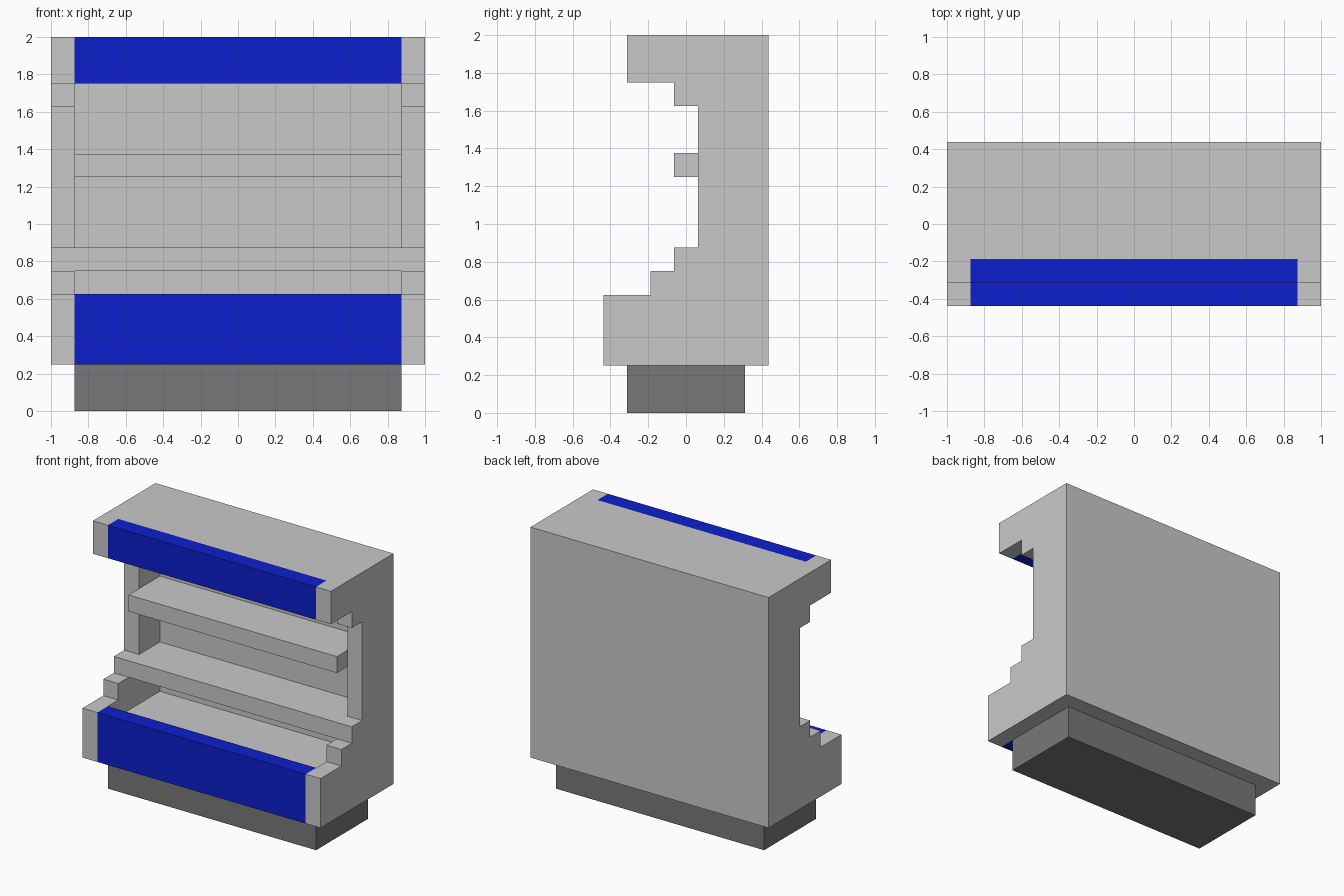
import bpy
import bmesh

if "Cube" in bpy.data.objects:
    bpy.data.objects.remove(bpy.data.objects["Cube"])


def material(name, rgb):
    m = bpy.data.materials.new(name)
    m.diffuse_color = (*rgb, 1.0)
    m.use_nodes = True
    m.node_tree.nodes["Principled BSDF"].inputs["Base Color"].default_value = m.diffuse_color
    return m


GREY = material("light grey", (0.584, 0.584, 0.584))
DARK = material("dark grey", (0.19, 0.19, 0.19))
BLUE = material("blue", (0.004, 0.014, 0.604))


def extrude_profile(name, points, x0, x1, mat):
    """Extrude a (y, z) outline along x from x0 to x1."""
    bm = bmesh.new()
    face = bm.faces.new([bm.verts.new((x0, y, z)) for y, z in points])
    ext = bmesh.ops.extrude_face_region(bm, geom=[face])
    verts = [g for g in ext["geom"] if isinstance(g, bmesh.types.BMVert)]
    bmesh.ops.translate(bm, verts=verts, vec=(x1 - x0, 0, 0))
    bmesh.ops.recalc_face_normals(bm, faces=bm.faces)
    me = bpy.data.meshes.new(name)
    bm.to_mesh(me)
    bm.free()
    me.materials.append(mat)
    ob = bpy.data.objects.new(name, me)
    bpy.context.collection.objects.link(ob)
    return ob


def box(name, y0, y1, z0, z1, mat):
    """Box filling the width between the side panels."""
    return extrude_profile(name, [(y0, z0), (y1, z0), (y1, z1), (y0, z1)],
                           -INNER, INNER, mat)


INNER, OUTER = 0.875, 1.0
BACK, WALL = 0.4375, 0.3125

# Stepped side panels
side = [(BACK, 0.25), (-0.4375, 0.25), (-0.4375, 0.625), (-0.1875, 0.625),
        (-0.1875, 0.75), (-0.0625, 0.75), (-0.0625, 0.875), (0.0625, 0.875),
        (0.0625, 1.625), (-0.0625, 1.625), (-0.0625, 1.75), (-0.3125, 1.75),
        (-0.3125, 2.0), (BACK, 2.0)]
extrude_profile("left_side_panel", side, -OUTER, -INNER, GREY)
extrude_profile("right_side_panel", side, INNER, OUTER, GREY)

# Floor, back wall and ceiling in one C-shaped shell
shell = [(BACK, 0.25), (-0.3125, 0.25), (-0.3125, 0.5), (WALL, 0.5),
         (WALL, 1.875), (-0.1875, 1.875), (-0.1875, 2.0), (BACK, 2.0)]
extrude_profile("cabinet_shell", shell, -INNER, INNER, GREY)

# Shelves
box("lower_shelf", -0.0625, WALL, 0.75, 0.875, GREY)
box("upper_shelf", -0.0625, WALL, 1.25, 1.375, GREY)

# Blue front boards
box("lower_front_board", -0.4375, -0.3125, 0.25, 0.625, BLUE)
box("top_front_board", -0.3125, -0.1875, 1.75, 2.0, BLUE)

# Recessed plinth
box("plinth", -0.3125, 0.3125, 0.0, 0.25, DARK)
